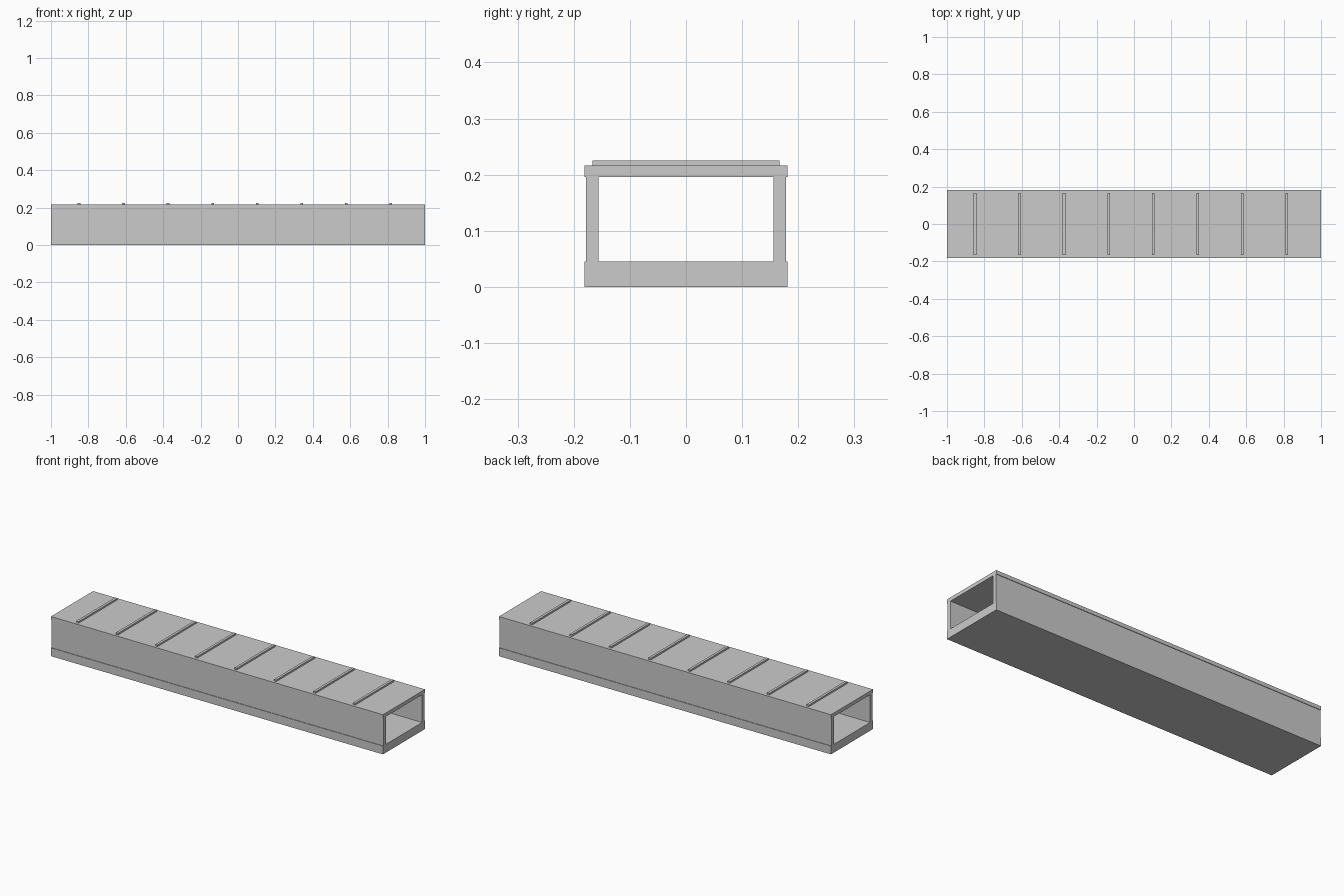
import bpy

if "Cube" in bpy.data.objects:
    bpy.data.objects.remove(bpy.data.objects["Cube"])


def box(name, x, y, z):
    """Axis-aligned box from (min, max) ranges."""
    bpy.ops.mesh.primitive_cube_add(
        size=1, location=[(a + b) / 2 for a, b in (x, y, z)])
    ob = bpy.context.object
    ob.name = name
    ob.scale = [b - a for a, b in (x, y, z)]
    bpy.ops.object.transform_apply(location=False, rotation=False, scale=True)
    return ob


LENGTH = (-1.0, 1.0)

# Floor slab and roof slab of the open-ended duct
box("floor_slab", LENGTH, (-0.181, 0.181), (0.0, 0.045))
box("roof_slab", LENGTH, (-0.181, 0.181), (0.196, 0.216))

# Side walls, slightly inset from the slab edges
for side, name in ((-1, "front_wall"), (1, "back_wall")):
    y = sorted((side * 0.156, side * 0.178))
    box(name, LENGTH, y, (0.002, 0.2))

# Raised cross ribs on the roof
for i in range(8):
    x = -0.85 + 0.238 * i
    box(f"roof_rib_{i + 1}", (x - 0.007, x + 0.007), (-0.167, 0.167), (0.214, 0.225))
